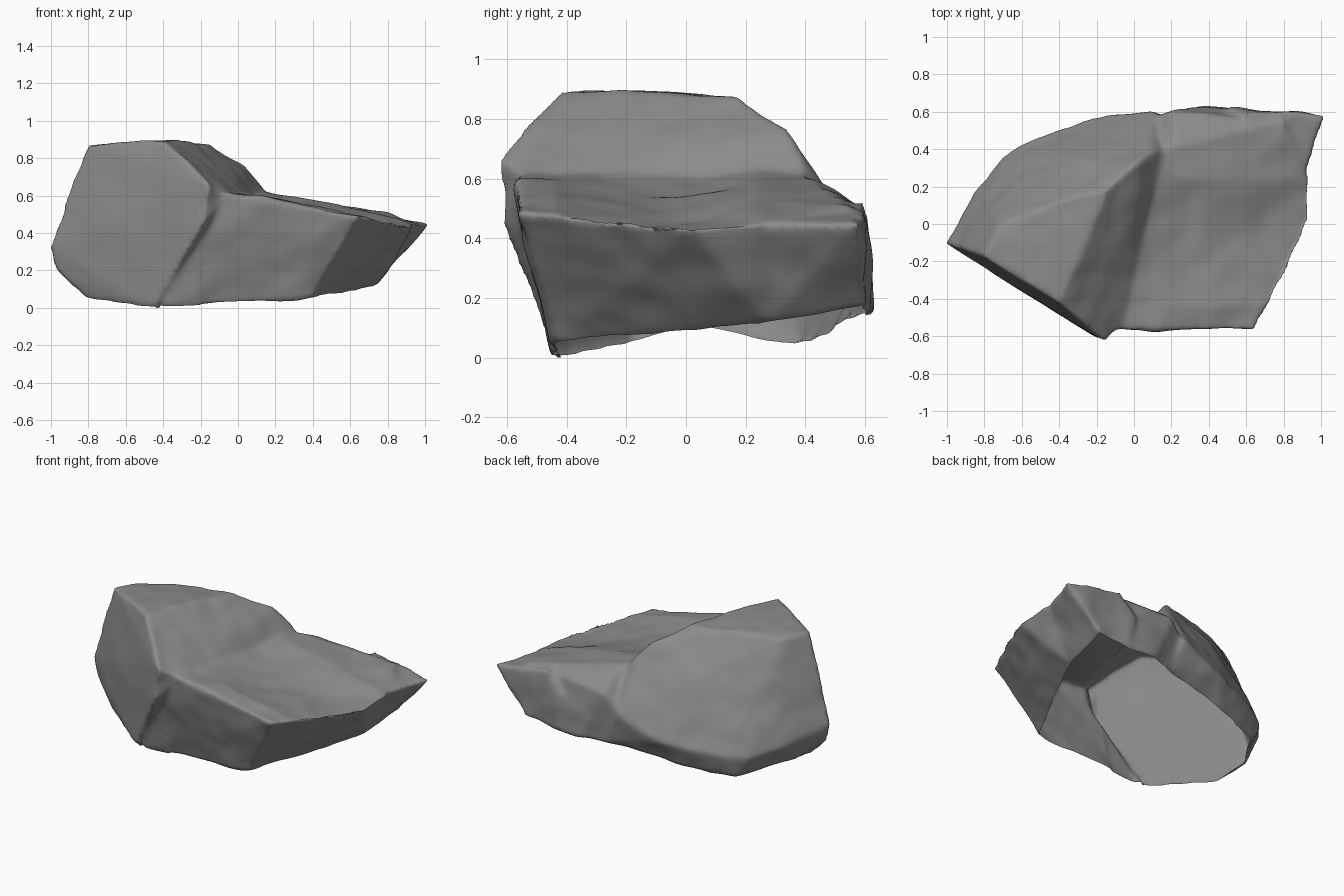
import bpy, bmesh
from mathutils import Vector, noise

cube = bpy.data.objects.get("Cube")
if cube:
    bpy.data.objects.remove(cube)

stone = bpy.data.materials.new("grey_stone")
stone.use_nodes = True
GREY = (0.26, 0.26, 0.26, 1)
stone.diffuse_color = GREY
shader = stone.node_tree.nodes["Principled BSDF"]
shader.inputs["Base Color"].default_value = GREY
shader.inputs["Roughness"].default_value = 0.9


def chunk(name, corners):
    """Convex block of stone spanned by its corner points."""
    bm = bmesh.new()
    for p in corners:
        bm.verts.new(p)
    hull = bmesh.ops.convex_hull(bm, input=bm.verts[:])
    spare = {g for g in hull["geom_interior"] + hull["geom_unused"]
             if isinstance(g, bmesh.types.BMVert)}
    bmesh.ops.delete(bm, geom=list(spare), context="VERTS")
    bmesh.ops.recalc_face_normals(bm, faces=bm.faces[:])
    mesh = bpy.data.meshes.new(name)
    bm.to_mesh(mesh)
    bm.free()
    ob = bpy.data.objects.new(name, mesh)
    bpy.context.collection.objects.link(ob)
    return ob


def ramp(value):
    return min(1, max(0, value))


# Tall block: plateau, flat front-left wall, rounded back slope
rock = chunk("rock", [
    (-.4, -.42, .905), (-.81, -.17, .885), (-.72, 0, .87), (-.4, .12, .88), (-.14, .18, .88),
    (.03, .34, .77), (.11, .39, .68), (-.33, .33, .64), (-.91, -.13, .6), (-1.015, -.1, .33),
    (-.985, -.1, .2), (-.83, .2, .23), (-.71, .35, .19), (-.6, .43, .2), (-.4, .51, .22),
    (-.2, .57, .25), (.1, .605, .37), (-.8, -.19, .05), (-.86, .05, .12), (-.45, -.44, 0),
    (-.62, .37, .05), (-.3, .48, .08), (.2, .58, .15),
    (-.15, -.635, .67), (-.19, -.615, .45), (-.28, -.55, .3), (-.05, -.54, .61), (.17, .4, .61)])

# Low shelf sloping down to the right, undercut along its end
shelf = chunk("shelf", [
    (-.16, -.57, .63), (.2, -.565, .585), (.65, -.57, .495), (.79, -.27, .46), (.94, .02, .44),
    (.93, .3, .455), (.17, .4, .625), (.25, .5, .575), (.5, .45, .565), (.8, .55, .515),
    (.2, .61, .49), (-.4, -.45, 0), (.39, -.44, .05), (.56, -.1, .08), (.74, .28, .115),
    (.71, .46, .13), (.56, .62, .15), (.35, .635, .16), (-.2, .45, .09)])

# Pointed spur on the far corner, flush with the undercut end
spur = chunk("spur", [
    (1.02, .575, .455), (.94, .42, .45), (.93, .3, .455), (.92, .595, .475), (.6, .6, .53),
    (.7, .25, .49), (.87, .6, .29), (.78, .61, .17), (.71, .46, .13), (.74, .28, .115),
    (.56, .62, .15), (.5, .62, .4)])

# Fuse the blocks and give the surface an even, slightly worn mesh
for other in (shelf, spur):
    union = rock.modifiers.new("fuse", "BOOLEAN")
    union.operation, union.solver, union.object = "UNION", "EXACT", other
remesh = rock.modifiers.new("even_mesh", "REMESH")
remesh.mode, remesh.voxel_size = "VOXEL", 0.016
worn = rock.modifiers.new("worn", "SMOOTH")
worn.factor, worn.iterations = 0.5, 7
mesh = bpy.data.meshes.new_from_object(
    rock.evaluated_get(bpy.context.evaluated_depsgraph_get()))
rock.modifiers.clear()
rock.data = mesh
for other in (shelf, spur):
    bpy.data.objects.remove(other)

bm = bmesh.new()
bm.from_mesh(mesh)

# The underside is open
bm.normal_update()
under = [f for f in bm.faces if f.normal.z < -0.83 and f.calc_center_median().z < 0.2]
bmesh.ops.delete(bm, geom=under, context="FACES")

# Even out the rim of the opening
rim = [v for v in bm.verts if v.is_boundary]
for step in range(8):
    targets = []
    for v in rim:
        near = [e.other_vert(v).co for e in v.link_edges if e.is_boundary]
        targets.append(v.co.lerp(sum(near, Vector()) / len(near), 0.5))
    for v, target in zip(rim, targets):
        v.co = target

# Chipped surface: broad dents, fine wear and a shallow valley along the shelf
bm.normal_update()
moves = []
for v in bm.verts:
    p = v.co
    amount = 0.018 * noise.noise(p * 3.4 + Vector((4, 1, 7))) + 0.007 * noise.noise(p * 8)
    if p.x < -.2 and v.normal.y < -.6:
        amount *= 0.3
    move = v.normal * amount
    across = ramp(1 - ((p.y + .1) / .34) ** 2)
    along = ramp((p.x - .03) * 4) * ramp((1.05 - p.x) * 3)
    move.z -= 0.042 * across * along * ramp(v.normal.z * 2 - .6)
    moves.append(move)
for v, move in zip(bm.verts, moves):
    v.co += move

# Rest it on the ground
lowest = min(v.co.z for v in bm.verts)
bmesh.ops.translate(bm, verts=bm.verts[:], vec=(0, 0, -lowest))

for f in bm.faces:
    f.smooth = True
bm.to_mesh(mesh)
bm.free()
mesh.materials.clear()
mesh.materials.append(stone)
